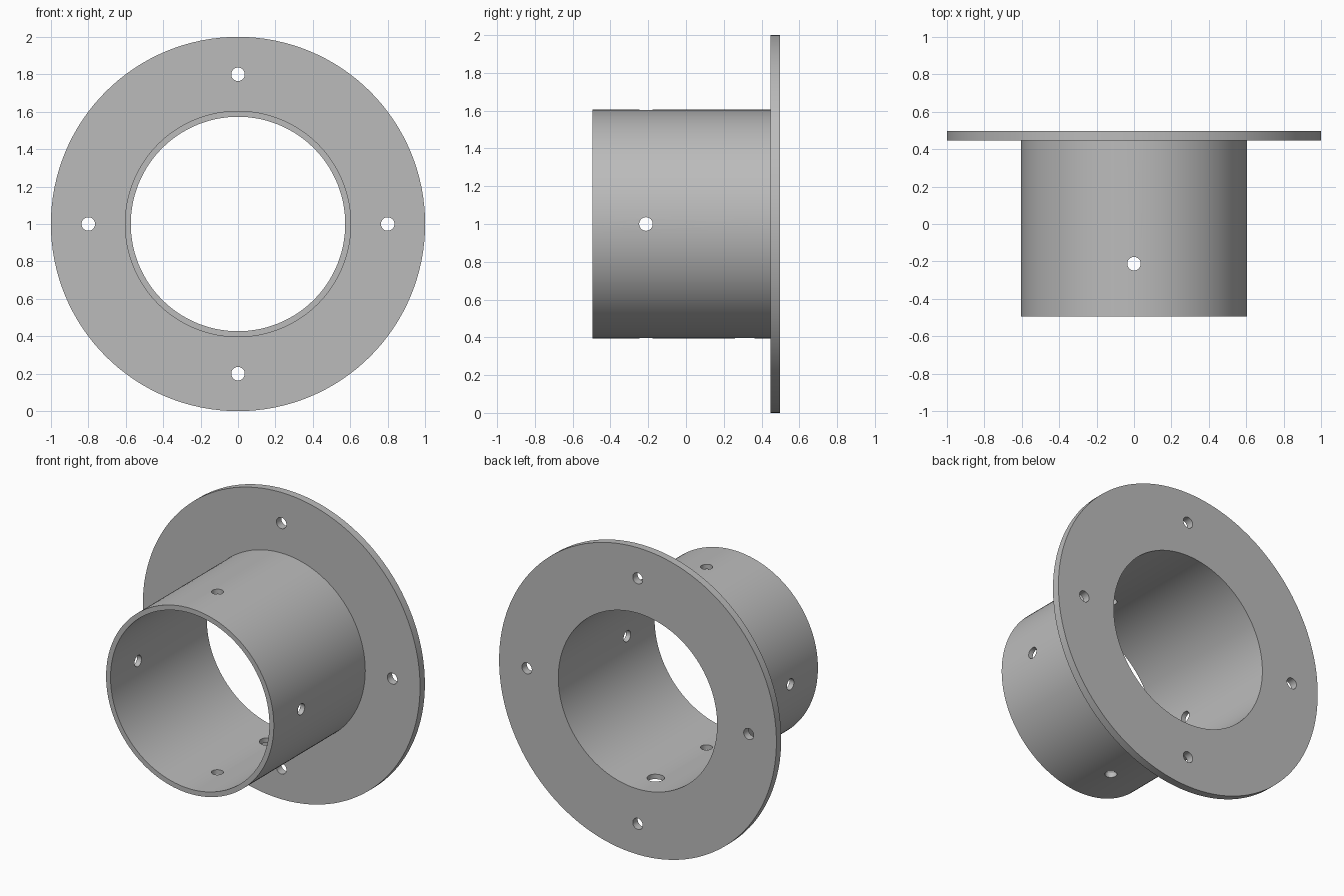
import bpy
import bmesh
from math import cos, sin, pi, radians
from mathutils import Matrix, Vector

if "Cube" in bpy.data.objects:
    bpy.data.objects.remove(bpy.data.objects["Cube"])

SEGMENTS = 128
FRONT, STEP, BACK = -0.495, 0.447, 0.497
BORE, SLEEVE, RIM = 0.573, 0.605, 1.0
CENTRE = Vector((0, 0, 1))

# Single grey metal
grey = bpy.data.materials.new("grey_metal")
grey.use_nodes = True
colour = (0.5, 0.5, 0.5, 1)
grey.diffuse_color = colour
grey.node_tree.nodes["Principled BSDF"].inputs["Base Color"].default_value = colour


def make_object(name, bm):
    bmesh.ops.recalc_face_normals(bm, faces=bm.faces)
    mesh = bpy.data.meshes.new(name)
    bm.to_mesh(mesh)
    bm.free()
    obj = bpy.data.objects.new(name, mesh)
    bpy.context.collection.objects.link(obj)
    return obj


def lathe(name, profile):
    """Turn a closed (radius, y) profile around the y axis."""
    bm = bmesh.new()
    rings = []
    for i in range(SEGMENTS):
        a = 2 * pi * i / SEGMENTS
        rings.append([bm.verts.new((r * cos(a), y, 1 + r * sin(a))) for r, y in profile])
    n = len(profile)
    for i, ring in enumerate(rings):
        following = rings[(i + 1) % SEGMENTS]
        for j in range(n):
            k = (j + 1) % n
            bm.faces.new((ring[j], ring[k], following[k], following[j]))
    return make_object(name, bm)


def add_drill(bm, centre, direction, radius, depth):
    turn = Vector(direction).to_track_quat("Z", "Y").to_matrix().to_4x4()
    bmesh.ops.create_cone(bm, cap_ends=True, segments=32, radius1=radius, radius2=radius,
                          depth=depth, matrix=Matrix.Translation(centre) @ turn)


# Sleeve and flange turned as one piece
body = lathe("flanged_sleeve", [(BORE, FRONT), (SLEEVE, FRONT), (SLEEVE, STEP),
                                (RIM, STEP), (RIM, BACK), (BORE, BACK)])
body.data.materials.append(grey)

# Bolt holes in the flange and screw holes in the sleeve, every quarter turn
drills = bmesh.new()
for i in range(4):
    out = Vector((cos(i * pi / 2), 0, sin(i * pi / 2)))
    add_drill(drills, CENTRE + out * 0.8 + Vector((0, 0.47, 0)), (0, 1, 0), 0.036, 0.2)
    add_drill(drills, CENTRE + out * 0.59 + Vector((0, -0.212, 0)), out, 0.036, 0.2)

# Larger drain hole underneath, next to the flange
add_drill(drills, (0, 0.31, 0.41), (0, 0, -1), 0.052, 0.2)
cutter = make_object("hole_cutter", drills)
cutter.data.materials.append(grey)
cutter.hide_render = True

# Cut the holes
cut = body.modifiers.new("holes", "BOOLEAN")
cut.operation = "DIFFERENCE"
cut.solver = "EXACT"
cut.object = cutter
bpy.ops.object.select_all(action="DESELECT")
body.select_set(True)
bpy.context.view_layer.objects.active = body
bpy.ops.object.modifier_apply(modifier=cut.name)
bpy.data.objects.remove(cutter)
bpy.ops.object.shade_smooth_by_angle(angle=radians(30))
